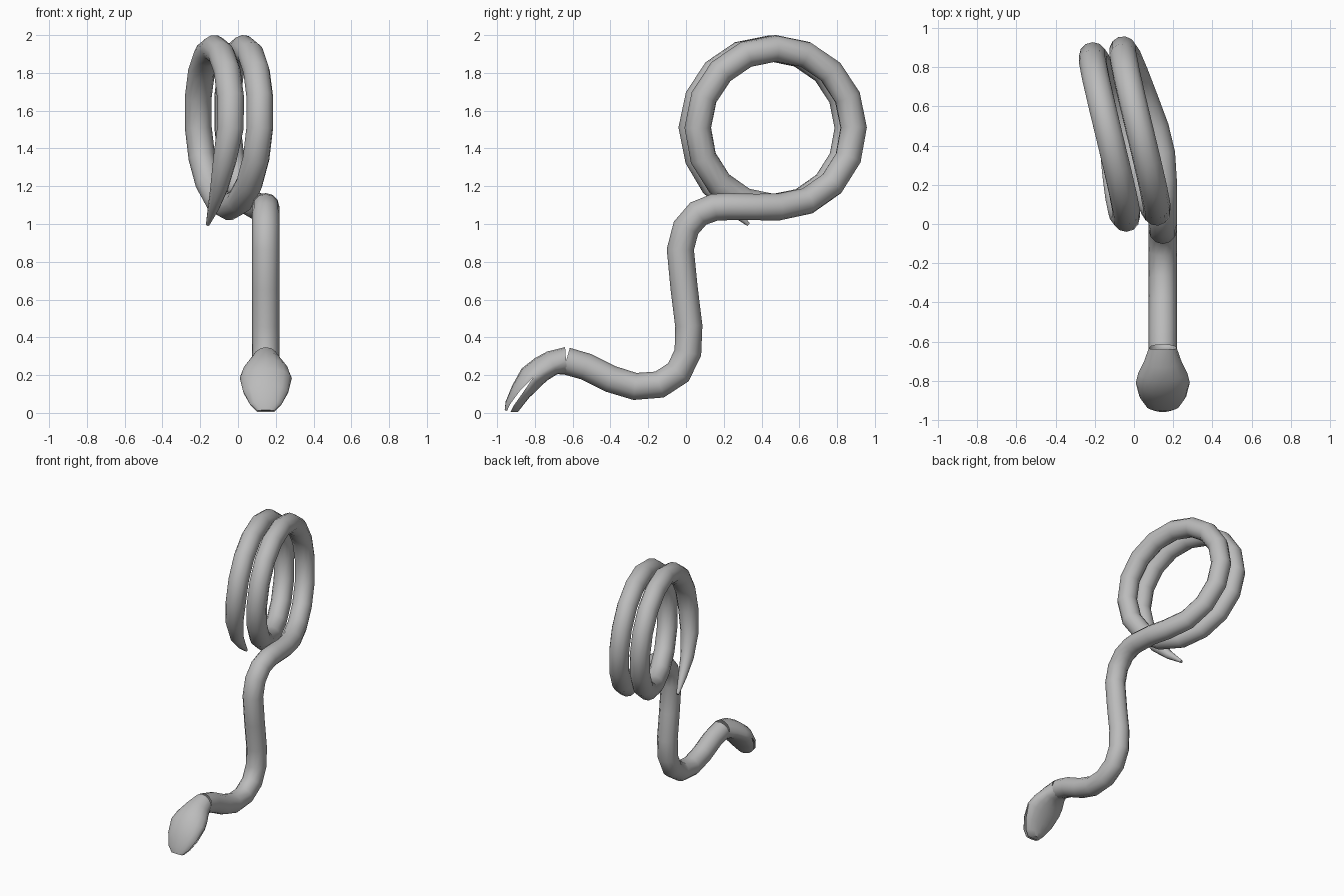
import bpy, bmesh, math
from mathutils import Vector

if "Cube" in bpy.data.objects:
    bpy.data.objects.remove(bpy.data.objects["Cube"])

grey = bpy.data.materials.new("grey")
grey.diffuse_color = (0.5, 0.5, 0.5, 1)
grey.use_nodes = True
grey.node_tree.nodes["Principled BSDF"].inputs["Base Color"].default_value = grey.diffuse_color
CX = 0.147  # x of head and neck


def finish(bm, name, angle):
    bmesh.ops.remove_doubles(bm, verts=bm.verts, dist=0.0005)
    bmesh.ops.recalc_face_normals(bm, faces=bm.faces)
    me = bpy.data.meshes.new(name)
    bm.to_mesh(me)
    bm.free()
    ob = bpy.data.objects.new(name, me)
    bpy.context.collection.objects.link(ob)
    me.materials.append(grey)
    bpy.ops.object.select_all(action='DESELECT')
    ob.select_set(True)
    bpy.context.view_layer.objects.active = ob
    bpy.ops.object.shade_smooth_by_angle(angle=math.radians(angle))


def tube(name, path, sides=12):
    """Sweep a circle along (point, radius) pairs without twisting."""
    bm = bmesh.new()
    pts = [Vector(p) for p, r in path]
    u, rings = Vector((1, 0, 0)), []
    for i, (p, r) in enumerate(path):
        a, b = pts[max(i - 1, 0)], pts[min(i + 1, len(pts) - 1)]
        t = (b - a).normalized()
        u = (u - t * u.dot(t)).normalized()
        v = t.cross(u)
        rings.append([bm.verts.new(pts[i] + r * (u * math.cos(k * math.tau / sides) + v * math.sin(k * math.tau / sides)))
                      for k in range(sides)])
    for A, B in zip(rings, rings[1:]):
        for k in range(sides):
            j = (k + 1) % sides
            bm.faces.new((A[k], A[j], B[j], B[k]))
    bm.faces.new(rings[-1])
    finish(bm, name, 60)


# Neck and upright part of the body (y, z)
rise = [(-.635, .275), (-.53, .245), (-.40, .18), (-.27, .14), (-.14, .15), (-.04, .215),
        (.01, .32), (.015, .46), (-.01, .66), (-.03, .865), (0, .98), (.065, 1.055),
        (.15, 1.088), (.22, 1.092)]
path = [((CX, y, z), .072) for y, z in rise]
path.append(((.14, .36, 1.09), .07))
# Two leaning coils
for i in range(28):
    d = i * 22.5
    s = (d - 180) / 360
    a = math.radians(d)
    path.append(((.03 - .155 * s - .124 * math.sin(a),
                  .475 - .03 * s + .405 * math.sin(a),
                  1.51 - .42 * math.cos(a)), .071))
# Tapering tail
path += [((-.04, .03, 1.51), .070), ((-.07, .057, 1.34), .062), ((-.10, .13, 1.19), .047),
         ((-.13, .23, 1.085), .030), ((-.16, .33, .998), .010)]
tube("snake_body", path)

# Head: two half-shells lofted from the neck to the open jaws
# each station: outer centre (y, z), inner centre (y, z), half width
upper = [((-.64, .348), (-.635, .275), .072), ((-.735, .325), (-.70, .25), .095),
         ((-.80, .29), (-.76, .215), .125), ((-.87, .235), (-.81, .185), .138),
         ((-.92, .145), (-.88, .115), .12), ((-.955, .06), (-.93, .048), .085),
         ((-.96, .015), (-.948, .010), .045)]
lower = [((-.63, .203), (-.635, .275), .072), ((-.68, .205), (-.70, .25), .095),
         ((-.73, .175), (-.76, .215), .125), ((-.77, .14), (-.81, .185), .138),
         ((-.83, .08), (-.865, .105), .118), ((-.87, .03), (-.91, .042), .082),
         ((-.89, .004), (-.93, .004), .045)]
MOUTH, N = 3, 8  # station of the mouth corner, arc segments
bm = bmesh.new()
for jaw in (upper, lower):
    arcs = []
    for o, n, w in jaw:
        o, n = Vector((CX, *o)), Vector((CX, *n))
        arcs.append([bm.verts.new(n + (o - n) * math.sin(math.pi * k / N)
                                  + Vector((w * math.cos(math.pi * k / N), 0, 0))) for k in range(N + 1)])
    for i, (A, B) in enumerate(zip(arcs, arcs[1:])):
        for k in range(N):
            bm.faces.new((A[k], A[k + 1], B[k + 1], B[k]))
        if i >= MOUTH:  # inside of the mouth
            bm.faces.new((A[0], A[N], B[N], B[0]))
    bm.faces.new(arcs[-1])
finish(bm, "snake_head", 50)
